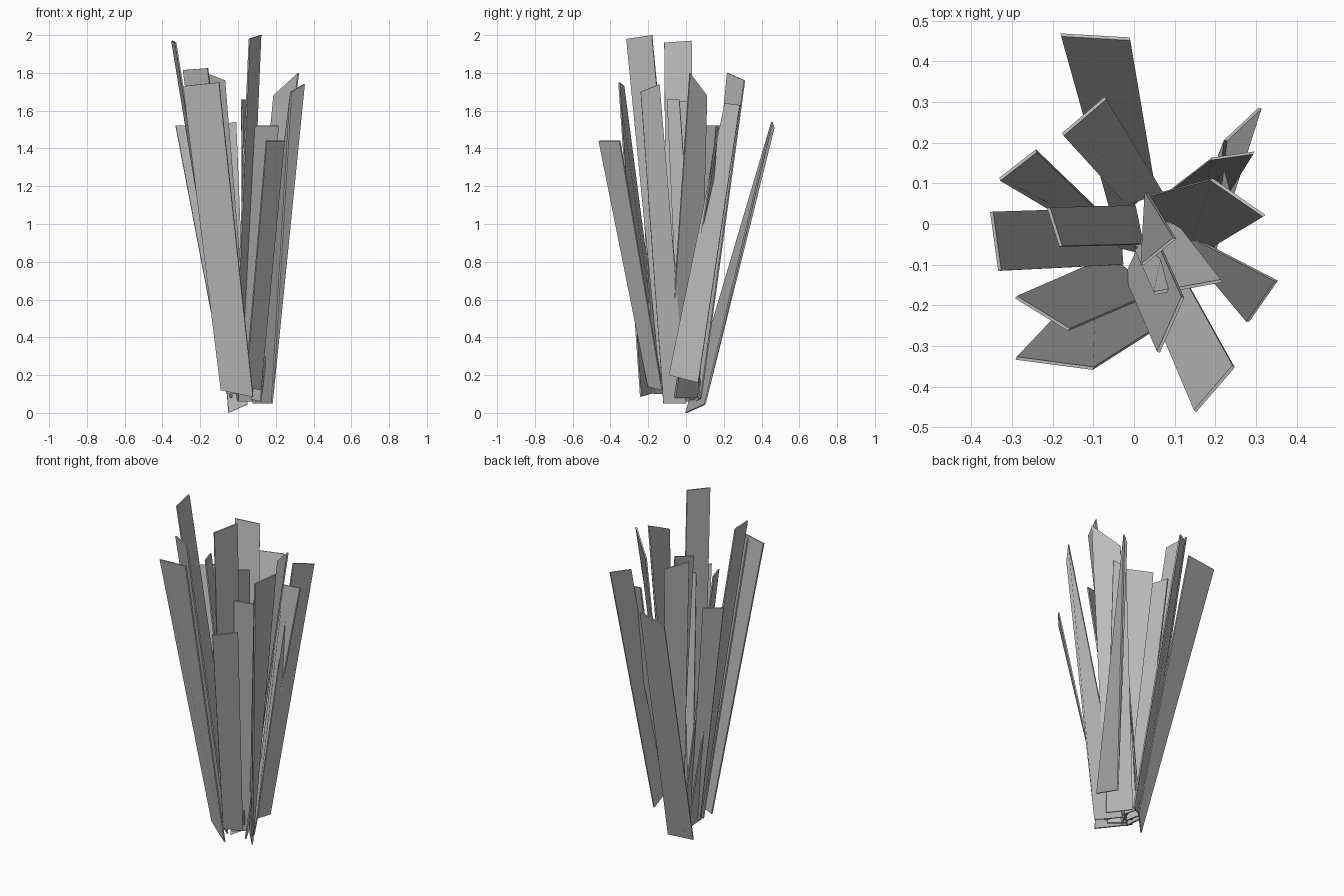
import bpy
import bmesh
from mathutils import Vector

if "Cube" in bpy.data.objects:
    bpy.data.objects.remove(bpy.data.objects["Cube"])

# One plain grey for every blade
grey = bpy.data.materials.new("blade_grey")
grey.use_nodes = True
tone = (0.5, 0.5, 0.5, 1)
grey.diffuse_color = tone
grey.node_tree.nodes["Principled BSDF"].inputs["Base Color"].default_value = tone


def blade(name, base_a, base_b, tip_b, tip_a, thickness=0.008):
    """A thin flat slat running from a base edge to a tip edge."""
    corners = [Vector(p) for p in (base_a, base_b, tip_b, tip_a)]
    normal = (corners[2] - corners[0]).cross(corners[3] - corners[1]).normalized()
    bm = bmesh.new()
    front = [bm.verts.new(p + normal * thickness / 2) for p in corners]
    back = [bm.verts.new(p - normal * thickness / 2) for p in corners]
    bm.faces.new(front)
    bm.faces.new(back[::-1])
    for i in range(4):
        j = (i + 1) % 4
        bm.faces.new((front[i], back[i], back[j], front[j]))
    bmesh.ops.recalc_face_normals(bm, faces=bm.faces)
    mesh = bpy.data.meshes.new(name)
    bm.to_mesh(mesh)
    bm.free()
    mesh.materials.append(grey)
    obj = bpy.data.objects.new(name, mesh)
    bpy.context.collection.objects.link(obj)


# Blades leaning to the back
blade("back_blade", (-.05, 0, 0), (.05, .1, .045), (-.01, .455, 1.54), (-.18, .465, 1.51))
blade("back_inner_blade", (-.02, .05, .06), (.07, .08, .08), (-.07, .31, 1.76), (-.175, .22, 1.8))
blade("back_left_blade", (.19, -.09, .2), (.17, .065, .16), (.31, .285, 1.63), (.225, .205, 1.64))
blade("back_left_inner_blade", (.15, -.06, .08), (.06, .06, .08), (.19, .16, 1.52), (.295, .175, 1.52))
blade("back_right_blade", (-.06, -.05, .1), (.02, -.07, .1), (-.24, .18, 1.52), (-.33, .11, 1.52))

# Blades leaning to the sides
blade("left_blade", (.12, -.1, .06), (.04, .07, .08), (.19, .11, 1.68), (.32, .02, 1.8))
blade("left_front_blade", (.18, -.12, .05), (.08, 0, .05), (.35, -.14, 1.74), (.28, -.24, 1.7))
blade("right_blade", (-.04, .04, .08), (-.03, -.1, .08), (-.33, -.115, 1.96), (-.35, .03, 1.97))
blade("right_inner_blade", (0, .045, .07), (.02, -.05, .07), (-.18, -.055, 1.65), (-.21, .04, 1.65))

# Blades leaning to the front
blade("front_right_blade", (-.09, -.12, .12), (.08, -.24, .085), (-.1, -.355, 1.75), (-.29, -.33, 1.73))
blade("front_right_inner_blade", (-.06, -.08, .1), (.05, -.17, .1), (-.16, -.26, 1.825), (-.29, -.18, 1.815))
blade("front_left_blade", (.04, -.2, .14), (.12, -.125, .12), (.245, -.35, 1.44), (.15, -.46, 1.44))
blade("front_left_inner_blade", (0, -.06, .06), (.09, .02, .06), (.215, -.14, 1.52), (.05, -.17, 1.52))
blade("front_tall_blade", (-.02, -.13, .1), (.04, 0, .1), (.12, -.18, 2), (.06, -.315, 1.98))
blade("middle_blade", (.06, -.03, .1), (.03, .08, .1), (.1, -.035, 1.66), (.02, -.1, 1.66))
